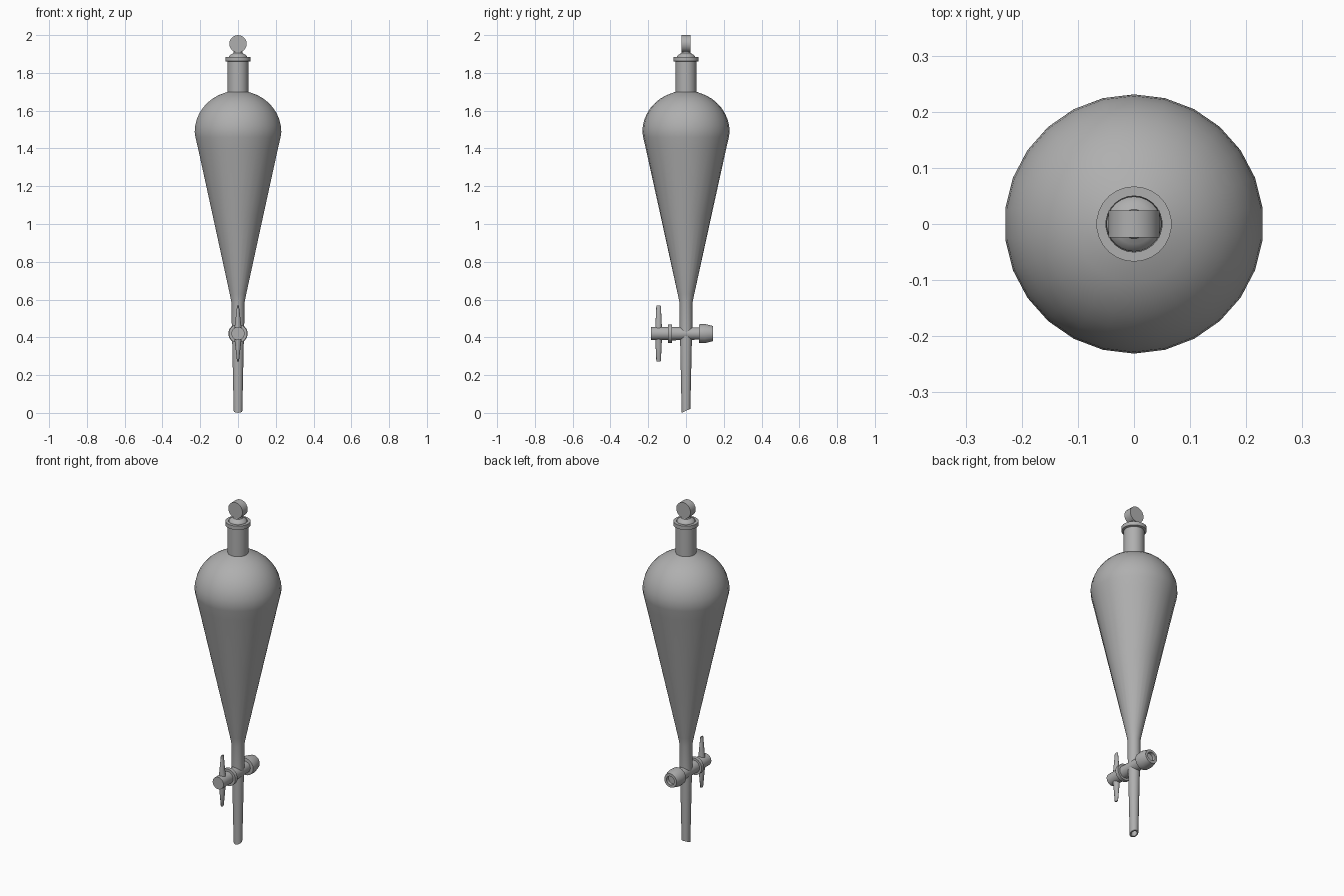
import bpy, bmesh, math
from mathutils import Matrix

if "Cube" in bpy.data.objects:
    bpy.data.objects.remove(bpy.data.objects["Cube"])

SIDES = 26
grey = bpy.data.materials.new("dark_grey")
grey.diffuse_color = (0.43, 0.43, 0.43, 1)
grey.use_nodes = True
grey.node_tree.nodes["Principled BSDF"].inputs["Base Color"].default_value = grey.diffuse_color


def finish(name, bm, matrix=None, angle=35):
    bmesh.ops.remove_doubles(bm, verts=bm.verts, dist=1e-5)
    bmesh.ops.recalc_face_normals(bm, faces=bm.faces)
    if matrix:
        bm.transform(matrix)
    me = bpy.data.meshes.new(name)
    bm.to_mesh(me)
    bm.free()
    me.materials.append(grey)
    ob = bpy.data.objects.new(name, me)
    bpy.context.collection.objects.link(ob)
    bpy.ops.object.select_all(action='DESELECT')
    bpy.context.view_layer.objects.active = ob
    ob.select_set(True)
    bpy.ops.object.shade_smooth_by_angle(angle=math.radians(angle))
    return ob


def lathe(name, profile, matrix=None, sides=SIDES, closed=False, shape=None):
    """Revolve (radius, z) points around z; one vertex lies on +y."""
    bm = bmesh.new()
    rings = []
    for r, z in profile:
        ring = []
        for i in range(sides):
            a = math.pi / 2 + math.tau * i / sides
            ring.append(bm.verts.new((r * math.cos(a), r * math.sin(a), z)))
        rings.append(ring)
    pairs = list(zip(rings, rings[1:]))
    if closed:
        pairs.append((rings[-1], rings[0]))
    for a, b in pairs:
        for i in range(sides):
            j = (i + 1) % sides
            bm.faces.new((a[i], a[j], b[j], b[i]))
    if not closed:
        bm.faces.new(rings[0])
        bm.faces.new(rings[-1])
    if shape:
        for v in bm.verts:
            shape(v)
    return finish(name, bm, matrix)


def slant_tip(v):
    if v.co.z < 0.1:
        v.co.z += 0.45 * v.co.y


# glass vessel: pear body with hollow neck
dome = [(0.231 * math.cos(math.radians(a)), 1.488 + 0.217 * math.sin(math.radians(a)))
        for a in range(0, 76, 9)]
outer = [(0.033, 0.42), (0.034, 0.58), (0.044, 0.63), (0.136, 1.05), (0.213, 1.4), (0.227, 1.46)]
outer += dome + [(0.055, 1.70), (0.055, 1.859), (0.067, 1.862), (0.067, 1.884)]
inner = [(0.050, 1.884), (0.045, 1.70)]
inner += [(r - 0.012, z - 0.012) for r, z in reversed(dome)]
inner += [(0.2, 1.4), (0.123, 1.05), (0.031, 0.63), (0.021, 0.58), (0.021, 0.42)]
lathe("glass_body", outer + inner, closed=True)

# outlet tube with slanted open tip
lathe("outlet_tube", [(0.032, 0.45), (0.031, 0.38), (0.023, 0.011), (0.016, 0.011), (0.02, 0.45)],
      closed=True, shape=slant_tip)

# stopper plug and stem
lathe("stopper", [(0.041, 1.74), (0.049, 1.885), (0.047, 1.890), (0.036, 1.898),
                  (0.026, 1.904), (0.022, 1.915), (0.024, 1.935)])

# parts turned along the y axis
turn = Matrix.Rotation(math.radians(-90), 4, 'X')


def along_y(z):
    return Matrix.Translation((0, 0, z)) @ turn


# stopper grip disc
lathe("stopper_grip", [(0.046, -0.024), (0.046, 0.024)], along_y(1.954))

# stopcock barrel, collar and key hub
Z = 0.42
lathe("stopcock_barrel", [(0.036, -0.075), (0.034, 0.0), (0.032, 0.075)], along_y(Z))
lathe("stopcock_collar", [(0.049, -0.095), (0.049, -0.074)], along_y(Z))
lathe("key_hub", [(0.035, -0.184), (0.035, -0.09)], along_y(Z))

# end cap nut with recessed face
lathe("end_nut", [(0.034, 0.068), (0.049, 0.07), (0.051, 0.10), (0.040, 0.144),
                  (0.025, 0.144), (0.025, 0.125)], along_y(Z))


# tapered key blades, above and below the hub
def flatten(v):
    t = v.co.z / 0.148
    v.co.x *= 0.022 * (1 - t) + 0.005 * t
    v.co.y *= 0.019 * (1 - t) + 0.012 * t


for side, rot in (("upper", 0), ("lower", math.pi)):
    m = Matrix.Translation((0, -0.145, Z)) @ Matrix.Rotation(rot, 4, 'Y')
    lathe(side + "_key_blade", [(1, 0), (1, 0.075), (1, 0.145), (0.85, 0.148)], m,
          sides=16, shape=flatten)
